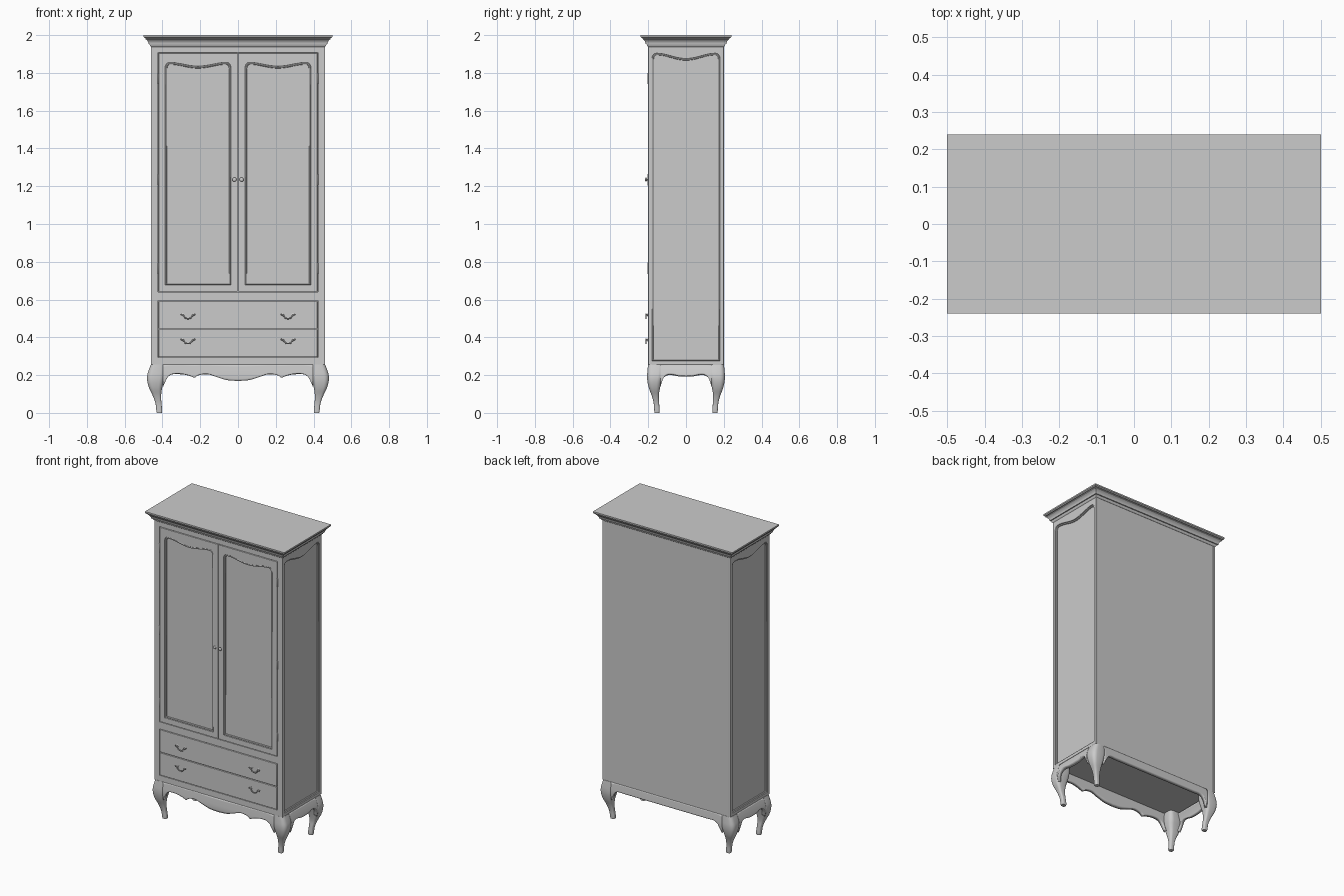
import bpy, bmesh, math
from mathutils import Matrix, Vector

if "Cube" in bpy.data.objects:
    bpy.data.objects.remove(bpy.data.objects["Cube"])

def mesh_object(name, bm, recalc=True):
    if recalc:
        bmesh.ops.recalc_face_normals(bm, faces=bm.faces)
    me = bpy.data.meshes.new(name)
    bm.to_mesh(me)
    bm.free()
    ob = bpy.data.objects.new(name, me)
    bpy.context.collection.objects.link(ob)
    return ob

def box(name, x0, x1, y0, y1, z0, z1, bevel=0.0):
    bm = bmesh.new()
    bmesh.ops.create_cube(bm, size=1)
    for v in bm.verts:
        v.co = ((x0 + x1) / 2 + v.co.x * (x1 - x0), (y0 + y1) / 2 + v.co.y * (y1 - y0),
                (z0 + z1) / 2 + v.co.z * (z1 - z0))
    ob = mesh_object(name, bm)
    if bevel:
        m = ob.modifiers.new("bevel", 'BEVEL')
        m.width, m.segments = bevel, 2
    return ob

def loft(name, rings):
    bm = bmesh.new()
    rows = [[bm.verts.new(p) for p in r] for r in rings]
    n = len(rows[0])
    for a, b in zip(rows, rows[1:]):
        for i in range(n):
            bm.faces.new((a[i], a[(i + 1) % n], b[(i + 1) % n], b[i]))
    bm.faces.new(rows[0])
    bm.faces.new(rows[-1])
    return mesh_object(name, bm)

def curve_object(name, loops, matrix, extrude=0.0, bevel=0.0, fill=False, cyclic=True):
    """Poly curve turned into a mesh: filled plate with holes, or round bead."""
    cu = bpy.data.curves.new(name, 'CURVE')
    cu.dimensions = '2D' if fill else '3D'
    cu.fill_mode = 'BOTH' if fill else 'FULL'
    cu.extrude, cu.bevel_depth, cu.bevel_resolution = extrude, bevel, 2
    cu.use_fill_caps = not fill
    if fill:
        cu.offset = -bevel
    for loop in loops:
        s = cu.splines.new('POLY')
        s.points.add(len(loop) - 1)
        for p, c in zip(s.points, loop):
            p.co = (c[0], c[1], c[2] if len(c) > 2 else 0, 1)
        s.use_cyclic_u = cyclic
    tmp = bpy.data.objects.new(name + "_curve", cu)
    bpy.context.collection.objects.link(tmp)
    bpy.context.view_layer.update()
    me = bpy.data.meshes.new_from_object(tmp.evaluated_get(bpy.context.evaluated_depsgraph_get()))
    bpy.data.objects.remove(tmp)
    me.name = name
    ob = bpy.data.objects.new(name, me)
    bpy.context.collection.objects.link(ob)
    ob.matrix_world = matrix
    return ob

def facing(turn, dist):
    """Local x/y becomes across/up on the side turned from the front; local z points out."""
    return (Matrix.Rotation(math.radians(turn), 4, 'Z') @ Matrix.Translation((0, -dist, 0))
            @ Matrix.Rotation(math.radians(90), 4, 'X'))

def rect(x0, x1, z0, z1):
    return [(x0, z0), (x1, z0), (x1, z1), (x0, z1)]

def shaped(x0, x1, z0, z1, dip, r):
    """Panel opening: square below, rounded upper corners and a dip in the middle."""
    pts = [(x0, z0), (x1, z0)]
    w = x1 - x0
    top = lambda x: z1 - dip * (0.5 - 0.5 * math.cos(2 * math.pi * (x - x0 - r) / (w - 2 * r)))
    for k in range(7):
        a = math.radians(15 * k)
        pts.append((x1 - r + r * math.cos(a), z1 - 1.4 * r + 1.4 * r * math.sin(a)))
    for k in range(1, 24):
        x = x1 - r - (w - 2 * r) * k / 24
        pts.append((x, top(x)))
    for k in range(7):
        a = math.radians(90 + 15 * k)
        pts.append((x0 + r + r * math.cos(a), z1 - 1.4 * r + 1.4 * r * math.sin(a)))
    return pts

def smooth(table, t):
    """Catmull-Rom style lookup of the rows of a table sorted by first column."""
    n = len(table)
    i = max(0, min(n - 2, sum(1 for r in table if r[0] <= t) - 1))
    a, b = table[i], table[i + 1]
    p, q = table[max(i - 1, 0)], table[min(i + 2, n - 1)]
    h = b[0] - a[0]
    u = min(1, max(0, (t - a[0]) / h))
    out = []
    for k in range(1, len(a)):
        ma = (b[k] - p[k]) / (b[0] - p[0]) * h
        mb = (q[k] - a[k]) / (q[0] - a[0]) * h
        out.append((2*u**3 - 3*u*u + 1) * a[k] + (u**3 - 2*u*u + u) * ma
                   + (3*u*u - 2*u**3) * b[k] + (u**3 - u*u) * mb)
    return out

# Carcass, side frames and front face frame
box("carcass", -.447, .447, -.184, .199, .255, 1.95)
for name, turn in (("right", 90), ("left", -90)):
    opening = shaped(-.18, .18, .275, 1.903, .028, .022)
    curve_object(name + "_side_frame", [rect(-.2, .2, .255, 1.95), opening], facing(turn, .4525),
                 .0045, .003, True)
    curve_object(name + "_side_bead", [shaped(-.176, .176, .279, 1.899, .028, .02)],
                 facing(turn, .451), bevel=.005)
curve_object("face_frame", [rect(-.46, .46, .255, 1.95), rect(-.423, .423, .64, 1.907),
                            rect(-.423, .423, .293, .594)], facing(0, .19), .009, .001, True)

# Cornice: stepped moulding all round
cornice = [(0, 1.938), (.006, 1.944), (.008, 1.952), (.014, 1.953), (.015, 1.96), (.019, 1.969),
           (.027, 1.977), (.030, 1.979), (.030, 1.983), (.035, 1.985), (.038, 1.99), (.040, 1.991), (.040, 2)]
loft("cornice", [[(sx * (.46 + d), sy * (.2 + d), z) for sx, sy in ((-1, -1), (1, -1), (1, 1), (-1, 1))]
                 for d, z in cornice])

# Doors: shaped frame, recessed panel, bead, knob and hinges
for name, s in (("left", -1), ("right", 1)):
    x0, x1 = sorted((s * .0015, s * .42))
    p0, p1 = sorted((s * .037, s * .386))
    curve_object(name + "_door_frame", [rect(x0, x1, .643, 1.904), shaped(p0, p1, .677, 1.855, .02, .022)],
                 facing(0, .194), .0055, .002, True)
    box(name + "_door_panel", p0 - .01, p1 + .01, -.191, -.183, .66, 1.87)
    curve_object(name + "_door_bead", [shaped(p0 + .005, p1 - .005, .682, 1.85, .02, .02)],
                 facing(0, .194), bevel=.006)
    knob = [(.007, .199), (.007, .201), (.004, .203), (.004, .206), (.009, .209), (.011, .212),
            (.009, .215), (.004, .217)]
    loft(name + "_knob", [[(s * .019 + r * math.cos(k * math.pi / 8), -y, 1.235 + r * math.sin(k * math.pi / 8))
                           for k in range(16)] for r, y in knob])
    for i, z in enumerate((.765, 1.235, 1.77)):
        loft(f"{name}_hinge_{i + 1}", [[(s * .4225 + r * math.cos(k * math.pi / 6), -.201 + r * math.sin(k * math.pi / 6), z + h)
             for k in range(12)] for r, h in ((.002, -.03), (.004, -.026), (.004, .026), (.002, .03))])

# Drawers with drooping pull handles
for name, z0, z1, zh in (("lower", .296, .4415, .383), ("upper", .4455, .591, .515)):
    box(name + "_drawer_front", -.42, .42, -.2015, -.18, z0, z1, .002)
    for side, s in (("left", -1), ("right", 1)):
        cx = s * .265
        for k in (-1, 1):
            loft(f"{name}_{side}_rosette", [[(cx + k * .026 + r * math.cos(a * math.pi / 6), -y,
                 zh + .004 + r * math.sin(a * math.pi / 6)) for a in range(12)]
                 for r, y in ((.009, .2), (.009, .202), (.005, .204), (.004, .213), (.002, .215))])
        bail = [(-.037, .010), (-.035, .004), (-.028, .003), (-.021, -.004), (-.014, -.013), (-.005, -.016)]
        bail += [(-x, z) for x, z in reversed(bail)]
        curve_object(f"{name}_{side}_pull", [[(cx + x, zh + z, 0) for x, z in bail]],
                     facing(0, .212), bevel=.0035, cyclic=False)

# Cabriole legs: z, outer x, inner x, outer y, inner y
leg = [(0, .430, .402, .167, .141), (.012, .432, .401, .168, .140), (.05, .437, .405, .171, .142),
       (.09, .451, .407, .181, .144), (.13, .470, .402, .196, .138), (.165, .480, .393, .204, .130),
       (.195, .481, .387, .206, .122), (.225, .473, .385, .204, .120), (.256, .461, .385, .201, .120)]
for fb, sy in (("front", -1), ("back", 1)):
    for lr, sx in (("left", -1), ("right", 1)):
        rings = []
        for j in range(33):
            z = .256 * j / 32
            xo, xi, yo, yi = smooth(leg, z)
            r = .28 * (xo - xi)
            ring = []
            for q, (cx, cy) in enumerate(((xo - r, yo - r), (xi + r, yo - r), (xi + r, yi + r), (xo - r, yi + r))):
                for k in range(5):
                    a = math.radians(90 * q + 22.5 * k)
                    ring.append((sx * (cx + r * math.cos(a)), sy * (cy + r * math.sin(a)), z))
            rings.append(ring)
        loft(f"{fb}_{lr}_leg", rings)

# Bulging aprons with shaped lower edges (half profile: distance from middle, height)
corner = [(.345, .206), (.37, .192), (.385, .165), (.398, .135)]
front = [(0, .169), (.06, .174), (.115, .191), (.16, .206), (.20, .203), (.218, .195), (.228, .186),
         (.24, .190), (.26, .198), (.30, .207)] + corner
back = [(0, .206), (.2, .206), (.3, .206)] + corner
side = [(0, .195), (.04, .198), (.07, .205), (.095, .205), (.115, .192), (.127, .165), (.136, .135)]
for name, turn, prof, col in (("front", 0, front, 2), ("right", 90, side, 0),
                              ("back", 180, back, 2), ("left", -90, side, 0)):
    bm = bmesh.new()
    cols, rows, half = 120, 8, prof[-1][0]
    grid = []
    for i in range(cols + 1):
        u = half * (2 * i / cols - 1)
        zb = smooth(prof, abs(u))[0]
        grid.append([])
        for j in range(rows + 1):
            z = .256 + (zb - .256) * j / rows
            grid[-1].append(bm.verts.new((u, -smooth(leg, z)[col] + .0005, z)))
    for i in range(cols):
        for j in range(rows):
            bm.faces.new((grid[i][j], grid[i][j + 1], grid[i + 1][j + 1], grid[i + 1][j]))
    ob = mesh_object(name + "_apron", bm, False)
    ob.matrix_world = Matrix.Rotation(math.radians(turn), 4, 'Z')
    ob.modifiers.new("thickness", 'SOLIDIFY').thickness = .022

# Smooth shading with crisp edges
bpy.ops.object.select_all(action='SELECT')
bpy.context.view_layer.objects.active = bpy.context.selected_objects[0]
bpy.ops.object.shade_smooth_by_angle(angle=math.radians(35))
